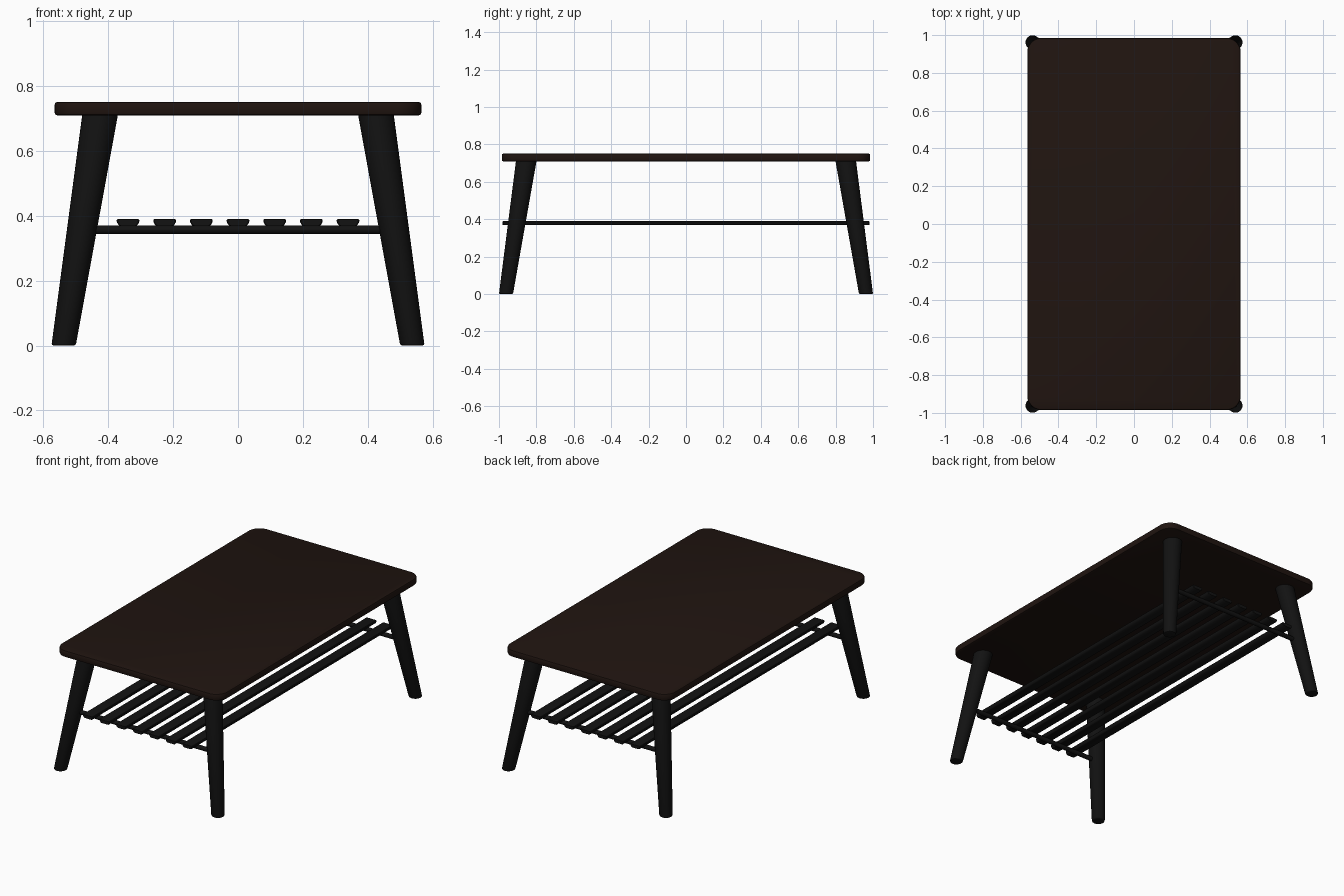
import bpy, bmesh, math
from mathutils import Vector

if "Cube" in bpy.data.objects:
    bpy.data.objects.remove(bpy.data.objects["Cube"])


def material(name, rgb):
    m = bpy.data.materials.new(name)
    m.diffuse_color = (*rgb, 1)
    m.use_nodes = True
    m.node_tree.nodes["Principled BSDF"].inputs["Base Color"].default_value = m.diffuse_color
    return m


WOOD = material("dark_brown_wood", (0.014, 0.007, 0.005))
BLACK = material("black_paint", (0.006, 0.006, 0.006))


def loft(name, rings, mat):
    """Join equal-sized rings of points into a closed, capped solid."""
    bm = bmesh.new()
    loops = [[bm.verts.new(p) for p in ring] for ring in rings]
    n = len(loops[0])
    for a, b in zip(loops, loops[1:]):
        for i in range(n):
            j = (i + 1) % n
            bm.faces.new((a[i], a[j], b[j], b[i]))
    bm.faces.new(loops[0])
    bm.faces.new(loops[-1])
    bmesh.ops.recalc_face_normals(bm, faces=bm.faces)
    mesh = bpy.data.meshes.new(name)
    bm.to_mesh(mesh)
    bm.free()
    obj = bpy.data.objects.new(name, mesh)
    bpy.context.collection.objects.link(obj)
    mesh.materials.append(mat)
    bpy.ops.object.select_all(action='DESELECT')
    obj.select_set(True)
    bpy.context.view_layer.objects.active = obj
    bpy.ops.object.shade_smooth_by_angle(angle=math.radians(35))
    return obj


def rounded_rect(hx, hy, r, z, seg=10):
    pts = []
    for k, (sx, sy) in enumerate([(1, 1), (-1, 1), (-1, -1), (1, -1)]):
        for i in range(seg + 1):
            a = math.radians(90) * (k + i / seg)
            pts.append((sx * (hx - r) + r * math.cos(a),
                        sy * (hy - r) + r * math.sin(a), z))
    return pts


def circle(cx, cy, r, z, n=32):
    return [(cx + r * math.cos(2 * math.pi * i / n),
             cy + r * math.sin(2 * math.pi * i / n), z) for i in range(n)]


# Tabletop with softened edges and rounded corners
HX, HY, R = 0.565, 0.985, 0.075
edge = [(0.008, 0.709), (0.0025, 0.7115), (0, 0.717),
        (0, 0.743), (0.0025, 0.7485), (0.008, 0.751)]
loft("tabletop", [rounded_rect(HX - d, HY - d, R - d, z) for d, z in edge], WOOD)

# Splayed, tapered round legs
foot, head, leg_top = Vector((0.5375, 0.9625)), Vector((0.425, 0.854)), 0.712
for sx, side in ((-1, "left"), (1, "right")):
    for sy, end in ((-1, "front"), (1, "back")):
        rings = []
        for z, inset in ((0, 0.006), (0.002, 0.002), (0.006, 0), (leg_top, 0)):
            t = z / leg_top
            c = foot.lerp(head, t)
            r = 0.0375 + (0.055 - 0.0375) * t - inset
            rings.append(circle(sx * c.x, sy * c.y, r, z))
        loft(f"{end}_{side}_leg", rings, BLACK)

# Round cross rails joining each pair of legs
for sy, end in ((-1, "front"), (1, "back")):
    rings = [[(x, sy * 0.908 + 0.0135 * math.cos(a), 0.357 + 0.0135 * math.sin(a))
              for a in [2 * math.pi * i / 20 for i in range(20)]]
             for x in (-0.475, 0.475)]
    loft(f"{end}_rail", rings, BLACK)

# Shelf slats: flat top, tapered underside, running front to back
half = [(0.024, 0.368), (0.029, 0.371), (0.0345, 0.380), (0.035, 0.386), (0.032, 0.390)]
profile = half + [(-x, z) for x, z in reversed(half)]
for i in range(7):
    cx = (i - 3) * 0.113
    rings = [[(cx + x * s, y, 0.379 + (z - 0.379) * s) for x, z in profile]
             for y, s in ((-0.98, 0.9), (-0.977, 1), (0.977, 1), (0.98, 0.9))]
    loft(f"shelf_slat_{i + 1}", rings, BLACK)
